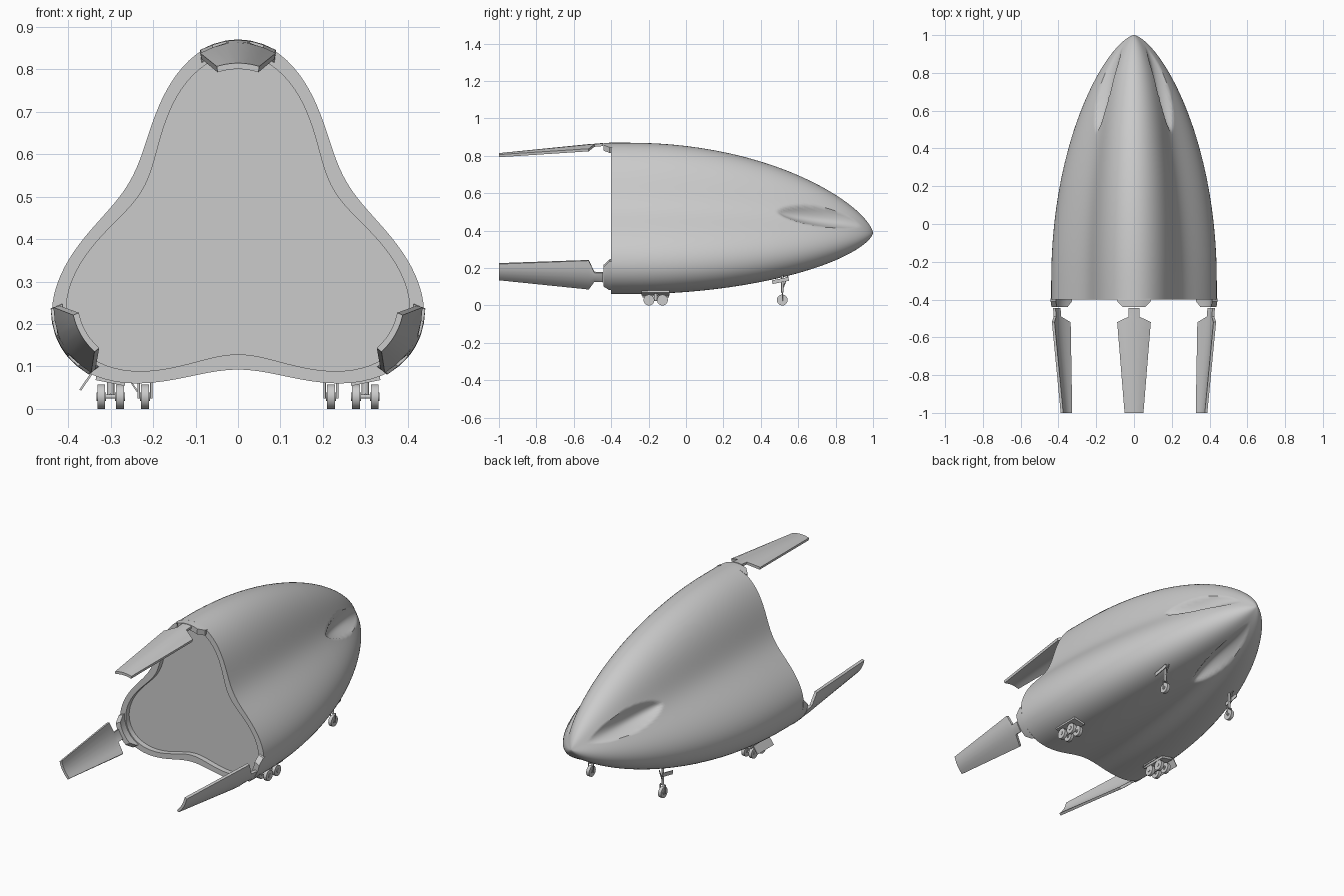
import bpy, bmesh, math
from mathutils import Matrix, Vector

if "Cube" in bpy.data.objects:
    bpy.data.objects.remove(bpy.data.objects["Cube"])

AXIS_Z = 0.3875      # height of the hull's long axis
SEG = 144

grey = bpy.data.materials.new("hull_grey")
grey.diffuse_color = (0.6, 0.6, 0.6, 1)
grey.use_nodes = True
grey.node_tree.nodes["Principled BSDF"].inputs["Base Color"].default_value = grey.diffuse_color


def finish(name, bm, angle=40):
    bmesh.ops.recalc_face_normals(bm, faces=bm.faces)
    me = bpy.data.meshes.new(name)
    bm.to_mesh(me)
    bm.free()
    ob = bpy.data.objects.new(name, me)
    bpy.context.collection.objects.link(ob)
    me.materials.append(grey)
    bpy.ops.object.select_all(action='DESELECT')
    ob.select_set(True)
    bpy.context.view_layer.objects.active = ob
    bpy.ops.object.shade_smooth_by_angle(angle=math.radians(angle))
    return ob


def lobe_radius(a):
    """Three-lobed cross-section, angle measured from straight up."""
    return 0.3815 + 0.0938 * math.cos(3 * a) + 0.0073 * math.cos(6 * a)


def hull_radius(a, y):
    t = max(0, (y + 0.3) / 1.3)
    scale = max(0, 1 - t * t) ** 0.67
    round_off = 0.4 * t ** 3
    r = scale * (lobe_radius(a) * (1 - round_off) + 0.44 * round_off)
    # long scoop sunk into each valley between the lobes
    u = (0.93 - y) / 0.44
    if 0 < u < 1:
        off = (a % (2 * math.pi / 3)) - math.pi / 3
        half = 0.06 * math.sin(math.pi * u) ** 0.6
        d = r * math.sin(off) / half
        if abs(d) < 1:
            r -= 0.04 * math.sin(math.pi * u ** 1.4) ** 0.7 * (1 - d * d) ** 0.7
    return r


def ring(bm, y, inset=0):
    pts = []
    for i in range(SEG):
        a = 2 * math.pi * i / SEG
        r = hull_radius(a, y) - inset
        pts.append(bm.verts.new((r * math.sin(a), y, AXIS_Z + r * math.cos(a))))
    return pts


def skin(bm, a, b):
    n = len(a)
    for i in range(n):
        bm.faces.new((a[i], a[(i + 1) % n], b[(i + 1) % n], b[i]))


def fan(bm, loop, co):
    c = bm.verts.new(co)
    for i in range(len(loop)):
        bm.faces.new((loop[i], loop[(i + 1) % len(loop)], c))


# Hull: recessed bulkhead, rim, then lofted rings up to the nose
bm = bmesh.new()
ys = [-0.4 + 0.08 * i for i in range(11)]
ys += [0.46 + 0.0125 * i for i in range(40)]
ys += [0.96, 0.972, 0.982, 0.99, 0.996, 0.999]
rings = [ring(bm, -0.37, 0.036), ring(bm, -0.4, 0.036)] + [ring(bm, y) for y in ys]
for a, b in zip(rings, rings[1:]):
    skin(bm, a, b)
fan(bm, rings[0], (0, -0.37, AXIS_Z))
fan(bm, rings[-1], (0, 1, AXIS_Z))
finish("hull", bm)


def curved_plate(name, stations, turn, thick):
    """Arched plate lofted along y; stations are (y, half width, centre radius)."""
    bm = bmesh.new()
    loops = []
    n = 6
    for y, hw, r in stations:
        top, low = [], []
        for i in range(n + 1):
            x = hw * (2 * i / n - 1)
            z = r - 3.1 * x * x
            top.append(bm.verts.new((x, y, z)))
            low.append(bm.verts.new((x * 0.96, y, z - thick)))
        loops.append(top + low[::-1])
    for a, b in zip(loops, loops[1:]):
        skin(bm, a, b)
    for lp in (loops[0], loops[-1]):
        for i in range(n):
            bm.faces.new((lp[i], lp[i + 1], lp[2 * n - i], lp[2 * n + 1 - i]))
    bm.transform(Matrix.Translation((0, 0, AXIS_Z)) @ Matrix.Rotation(turn, 4, 'Y'))
    finish(name, bm, 25)


# Tail flaps and their hinge tabs, one on each lobe
for k, label in enumerate(("top", "right", "left")):
    turn = k * 2 * math.pi / 3
    curved_plate("hinge_tab_" + label,
                 [(-0.395, 0.09, 0.4825), (-0.41, 0.088, 0.4825), (-0.44, 0.06, 0.481)],
                 turn, 0.03)
    curved_plate("tail_flap_" + label,
                 [(-0.445, 0.028, 0.481), (-0.49, 0.028, 0.477),
                  (-0.52, 0.089, 0.475), (-1.0, 0.05, 0.427)], turn, 0.014)


def rod(bm, p, q, r, seg=10):
    p, q = Vector(p), Vector(q)
    d = q - p
    m = Matrix.Translation((p + q) / 2) @ d.to_track_quat('Z', 'Y').to_matrix().to_4x4()
    bmesh.ops.create_cone(bm, cap_ends=True, segments=seg, radius1=r, radius2=r,
                          depth=d.length, matrix=m)


def wheel(bm, x, y, r=0.029, w=0.018):
    rod(bm, (x - w / 2, y, r), (x + w / 2, y, r), r, 24)
    rod(bm, (x - w * 0.65, y, r), (x + w * 0.65, y, r), r * 0.35, 12)


def plate(bm, centre, size, tilt=0, axis='Y'):
    m = Matrix.Translation(centre) @ Matrix.Rotation(tilt, 4, axis) @ Matrix.Diagonal((*size, 1))
    bmesh.ops.create_cube(bm, size=1, matrix=m)


for side, label in ((-1, "left"), (1, "right")):
    # Front gear: one wheel on a braced strut
    x, y = side * 0.219, 0.515
    bm = bmesh.new()
    wheel(bm, x, y)
    for s in (-1, 1):
        rod(bm, (x + s * 0.015, y, 0.024), (x + s * 0.015, y, 0.07), 0.003)
    rod(bm, (x - 0.016, y, 0.07), (x + 0.016, y, 0.07), 0.004)
    rod(bm, (x, y, 0.068), (x, y, 0.17), 0.006)
    rod(bm, (x, y, 0.085), (x, y + 0.03, 0.16), 0.003)
    finish("front_gear_" + label, bm)
    bm = bmesh.new()
    plate(bm, (x + side * 0.022, y - 0.01, 0.133), (0.004, 0.09, 0.02), 0.2, 'X')
    finish("front_gear_door_" + label, bm)

    # Main gear: four-wheel bogie
    x, y = side * 0.30, -0.162
    bm = bmesh.new()
    for dy in (-0.036, 0.036):
        for dx in (-0.022, 0.022):
            wheel(bm, x + dx, y + dy)
        rod(bm, (x - 0.022, y + dy, 0.029), (x + 0.022, y + dy, 0.029), 0.005)
    rod(bm, (x, y - 0.036, 0.03), (x, y + 0.036, 0.03), 0.006)
    rod(bm, (x, y, 0.03), (x, y, 0.085), 0.009)
    rod(bm, (x, y + 0.03, 0.032), (x, y, 0.07), 0.004)
    finish("main_gear_" + label, bm)
    bm = bmesh.new()
    plate(bm, (x, y, 0.067), (0.07, 0.15, 0.012), -side * 0.2)
    finish("main_gear_bay_" + label, bm)

# Open doors on the left side gear
bm = bmesh.new()
plate(bm, (-0.358, -0.162, 0.064), (0.005, 0.14, 0.048), 0.6)
finish("main_gear_door", bm)
bm = bmesh.new()
plate(bm, (-0.245, -0.162, 0.053), (0.004, 0.1, 0.03), -0.6)
finish("main_gear_inner_door", bm)
